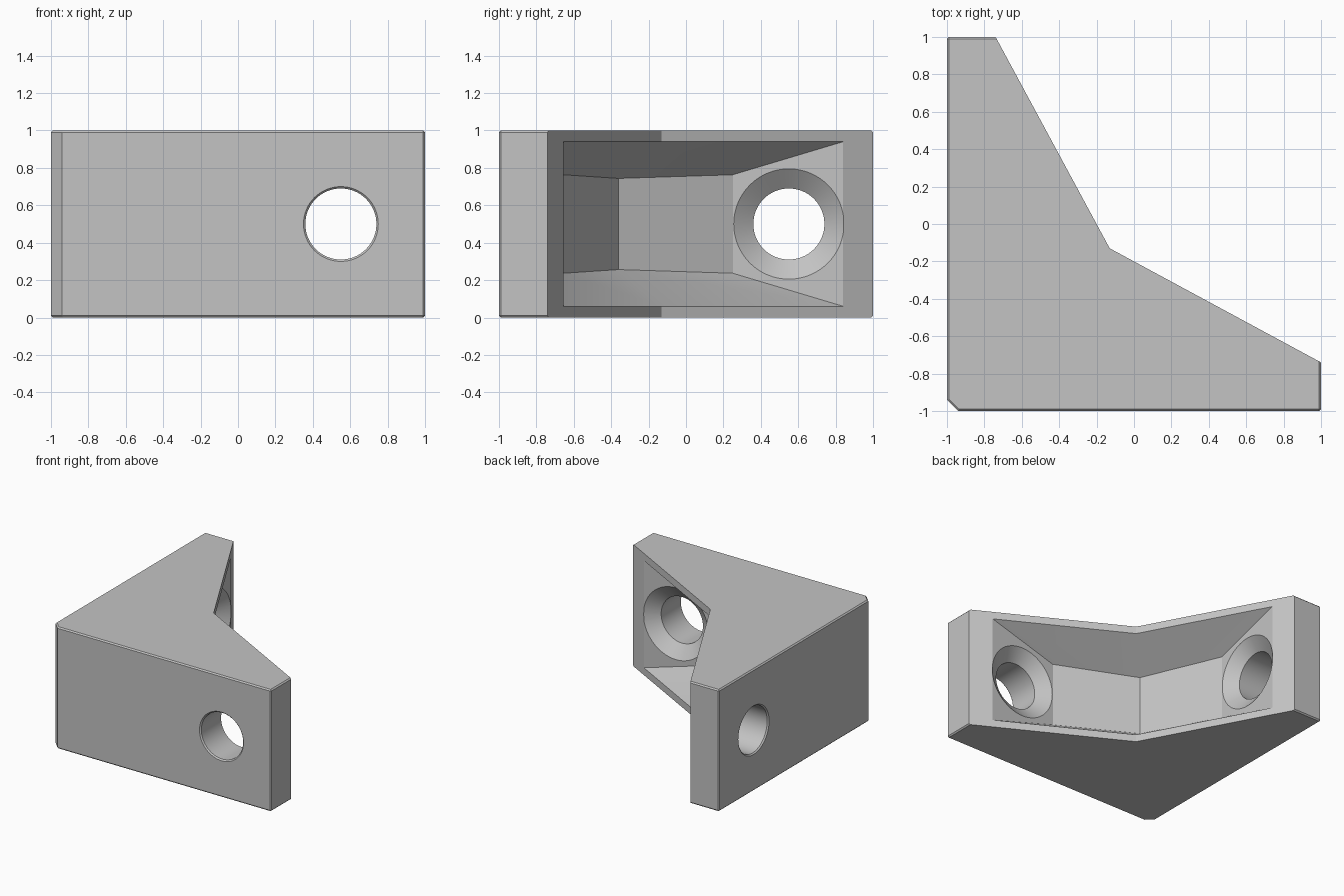
import bpy
import bmesh
import math
from mathutils import Vector

cube = bpy.data.objects.get("Cube")
if cube:
    bpy.data.objects.remove(cube)

grey = bpy.data.materials.new("light_grey")
grey.use_nodes = True
grey.diffuse_color = (0.55, 0.55, 0.55, 1)
grey.node_tree.nodes["Principled BSDF"].inputs["Base Color"].default_value = grey.diffuse_color


def make_object(name, bm):
    bmesh.ops.recalc_face_normals(bm, faces=bm.faces)
    mesh = bpy.data.meshes.new(name)
    bm.to_mesh(mesh)
    bm.free()
    mesh.materials.append(grey)
    obj = bpy.data.objects.new(name, mesh)
    bpy.context.collection.objects.link(obj)
    return obj


def swap(p):
    """Mirror a plan point across the diagonal of the bracket."""
    return (p[1], p[0])


# Bracket body: extruded plan with fine chamfers everywhere but on the inner slopes
INNER = (-0.13, -0.13)
half = [(-0.74, 1), (-1, 1), (-1, -0.94)]
plan = [INNER] + half + [swap(p) for p in reversed(half)]
bm = bmesh.new()
base = bm.faces.new([bm.verts.new((x, y, 0)) for x, y in plan])
grown = bmesh.ops.extrude_face_region(bm, geom=[base])
bmesh.ops.translate(bm, vec=(0, 0, 1),
                    verts=[v for v in grown["geom"] if isinstance(v, bmesh.types.BMVert)])


def is_chamfered(edge):
    a, b = (v.co for v in edge.verts)
    if abs(a.z - b.z) > 0.5:
        return abs(a.x * a.y + 1) < 0.01
    return all((c.xy - Vector(INNER)).length > 0.01 for c in (a, b))


bmesh.ops.bevel(bm, geom=[e for e in bm.edges if is_chamfered(e)],
                offset=0.01, segments=1, affect='EDGES')
body = make_object("corner_bracket", bm)


# Tapered pocket: its height shrinks with depth below the inner slopes
def half_height(p):
    a, b = sorted(p)
    depth = -0.88 * (a - INNER[0]) - 0.475 * (b - INNER[1])
    return 0.44 - 0.63 * depth


SEAT = -0.654
mouth, seat_end, corner = (SEAT, 0.90), (SEAT, 0.25), (-0.36, -0.36)
outline = [mouth, seat_end, corner, swap(seat_end), swap(mouth), (-0.109, -0.109)]
bm = bmesh.new()
low, high = [[bm.verts.new((p[0], p[1], 0.5 + s * half_height(p))) for p in outline]
             for s in (-1, 1)]
for ring in (low, high):
    bm.faces.new([ring[i] for i in (0, 1, 2, 5)])
    bm.faces.new([ring[i] for i in (2, 3, 4, 5)])
for i in range(6):
    j = (i + 1) % 6
    bm.faces.new([low[i], low[j], high[j], high[i]])
cutters = [make_object("pocket_cutter", bm)]


# Countersunk screw holes: lathed profile of (distance along axis, radius)
def screw_hole(name, flip):
    profile = [(-1.02, 0.22), (-0.99, 0.19), (SEAT - 0.08, 0.19),
               (SEAT, 0.295), (-0.55, 0.295)]
    count = 64
    bm = bmesh.new()
    rings = []
    for d, r in profile:
        ring = []
        for k in range(count):
            t = math.tau * k / count
            p = (d, 0.55 + r * math.cos(t))
            ring.append(bm.verts.new((*(swap(p) if flip else p), 0.5 + r * math.sin(t))))
        rings.append(ring)
    for a, b in zip(rings, rings[1:]):
        for k in range(count):
            n = (k + 1) % count
            bm.faces.new([a[k], a[n], b[n], b[k]])
    bm.faces.new(rings[0])
    bm.faces.new(rings[-1])
    return make_object(name, bm)


cutters += [screw_hole("side_hole_cutter", False), screw_hole("front_hole_cutter", True)]

# Cut the pocket and the holes, then drop the cutters
bpy.ops.object.select_all(action='DESELECT')
bpy.context.view_layer.objects.active = body
body.select_set(True)
for cutter in cutters:
    cutter.hide_render = True
    mod = body.modifiers.new(cutter.name, 'BOOLEAN')
    mod.operation = 'DIFFERENCE'
    mod.solver = 'EXACT'
    mod.object = cutter
    bpy.ops.object.modifier_apply(modifier=mod.name)
    bpy.data.objects.remove(cutter)

bpy.ops.object.shade_smooth_by_angle(angle=math.radians(20))
